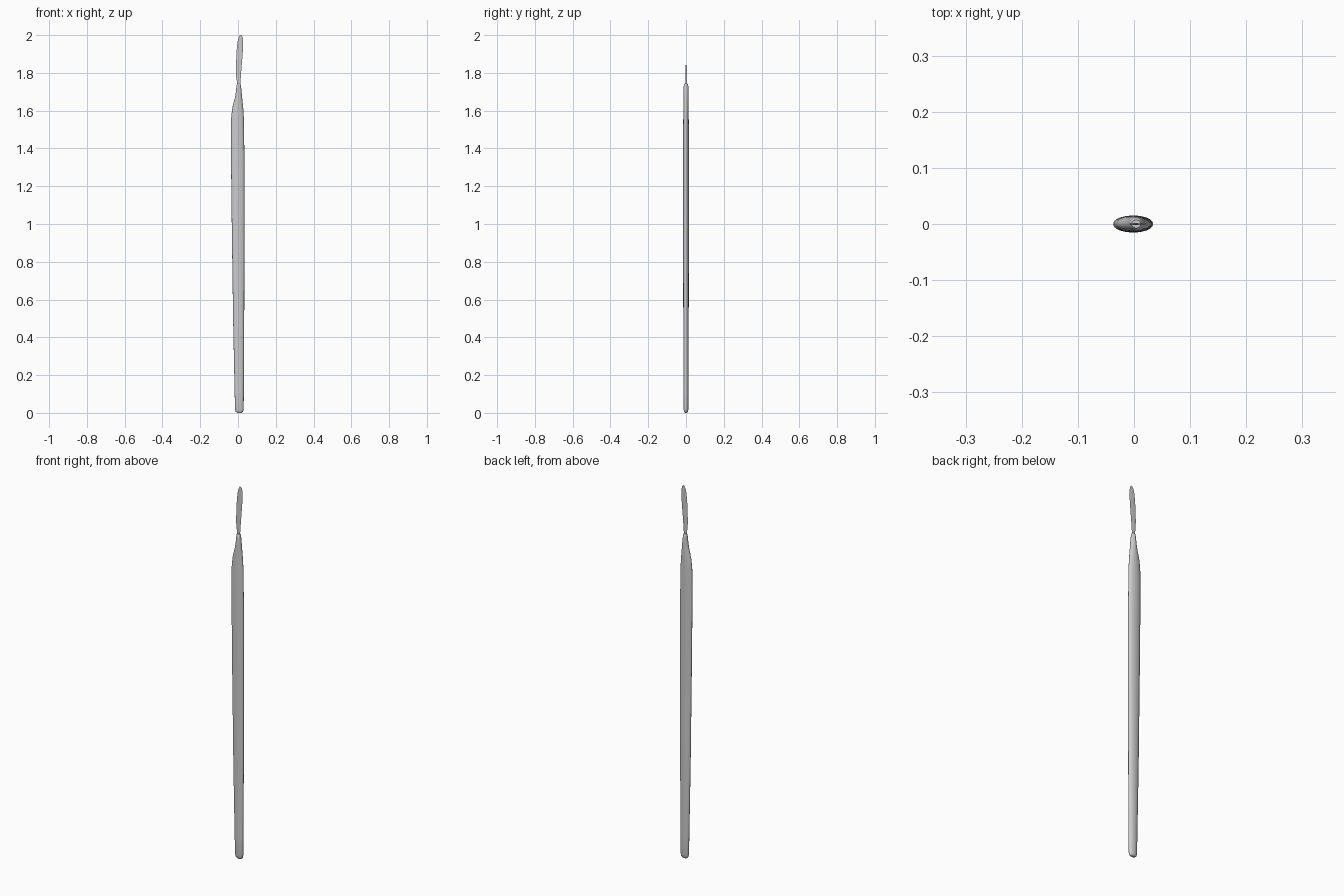
import bpy, bmesh, math

if "Cube" in bpy.data.objects:
    bpy.data.objects.remove(bpy.data.objects["Cube"])


def finish(name, bm, angle):
    bmesh.ops.recalc_face_normals(bm, faces=bm.faces)
    mesh = bpy.data.meshes.new(name)
    bm.to_mesh(mesh)
    bm.free()
    obj = bpy.data.objects.new(name, mesh)
    bpy.context.collection.objects.link(obj)
    bpy.ops.object.select_all(action='DESELECT')
    obj.select_set(True)
    bpy.context.view_layer.objects.active = obj
    bpy.ops.object.shade_smooth_by_angle(angle=math.radians(angle))
    return obj


def loft(name, sections, sides=32):
    """Skin elliptical sections given as (z, left x, right x, half depth)."""
    bm = bmesh.new()
    rings = []
    for z, left, right, depth in sections:
        cx, rx = (left + right) / 2, (right - left) / 2
        angles = [2 * math.pi * i / sides for i in range(sides)]
        rings.append([bm.verts.new((cx + rx * math.cos(a), depth * math.sin(a), z))
                      for a in angles])
    for a, b in zip(rings, rings[1:]):
        for i in range(sides):
            j = (i + 1) % sides
            bm.faces.new((a[i], a[j], b[j], b[i]))
    bm.faces.new(rings[0][::-1])
    bm.faces.new(rings[-1])
    return finish(name, bm, 50)


def blade(name, rows):
    """Thin blade from rows of (z, left x, right x, half thickness)."""
    bm = bmesh.new()
    rings = []
    for z, left, right, t in rows:
        mid = (left + right) / 2
        rings.append([bm.verts.new(p) for p in
                      ((left, 0, z), (mid, -t, z), (right, 0, z), (mid, t, z))])
    for a, b in zip(rings, rings[1:]):
        for i in range(4):
            j = (i + 1) % 4
            bm.faces.new((a[i], a[j], b[j], b[i]))
    bm.faces.new(rings[0][::-1])
    bm.faces.new(rings[-1])
    return finish(name, bm, 30)


# Flattened handle, widening upwards and necking in under the blade
loft("handle", [
    (0.000, -0.005, 0.020, 0.006),
    (0.006, -0.012, 0.027, 0.010),
    (0.020, -0.016, 0.030, 0.013),
    (0.120, -0.018, 0.031, 0.014),
    (0.500, -0.026, 0.033, 0.0145),
    (1.000, -0.033, 0.034, 0.015),
    (1.350, -0.037, 0.034, 0.015),
    (1.500, -0.037, 0.032, 0.015),
    (1.560, -0.036, 0.031, 0.0145),
    (1.610, -0.031, 0.028, 0.0145),
    (1.640, -0.024, 0.025, 0.014),
    (1.670, -0.016, 0.022, 0.014),
    (1.700, -0.011, 0.019, 0.0135),
    (1.728, -0.008, 0.016, 0.0125),
    (1.740, -0.006, 0.014, 0.010),
    (1.745, -0.004, 0.012, 0.007),
])

# Thin rounded blade
blade("blade", [
    (1.725, -0.004, 0.012, 0.002),
    (1.750, -0.005, 0.013, 0.002),
    (1.780, -0.010, 0.015, 0.002),
    (1.820, -0.011, 0.018, 0.0015),
    (1.880, -0.009, 0.023, 0.001),
    (1.920, -0.007, 0.026, 0.001),
    (1.960, -0.003, 0.027, 0.001),
    (1.980, 0.001, 0.026, 0.001),
    (1.992, 0.006, 0.023, 0.001),
    (2.000, 0.011, 0.018, 0.0008),
])
